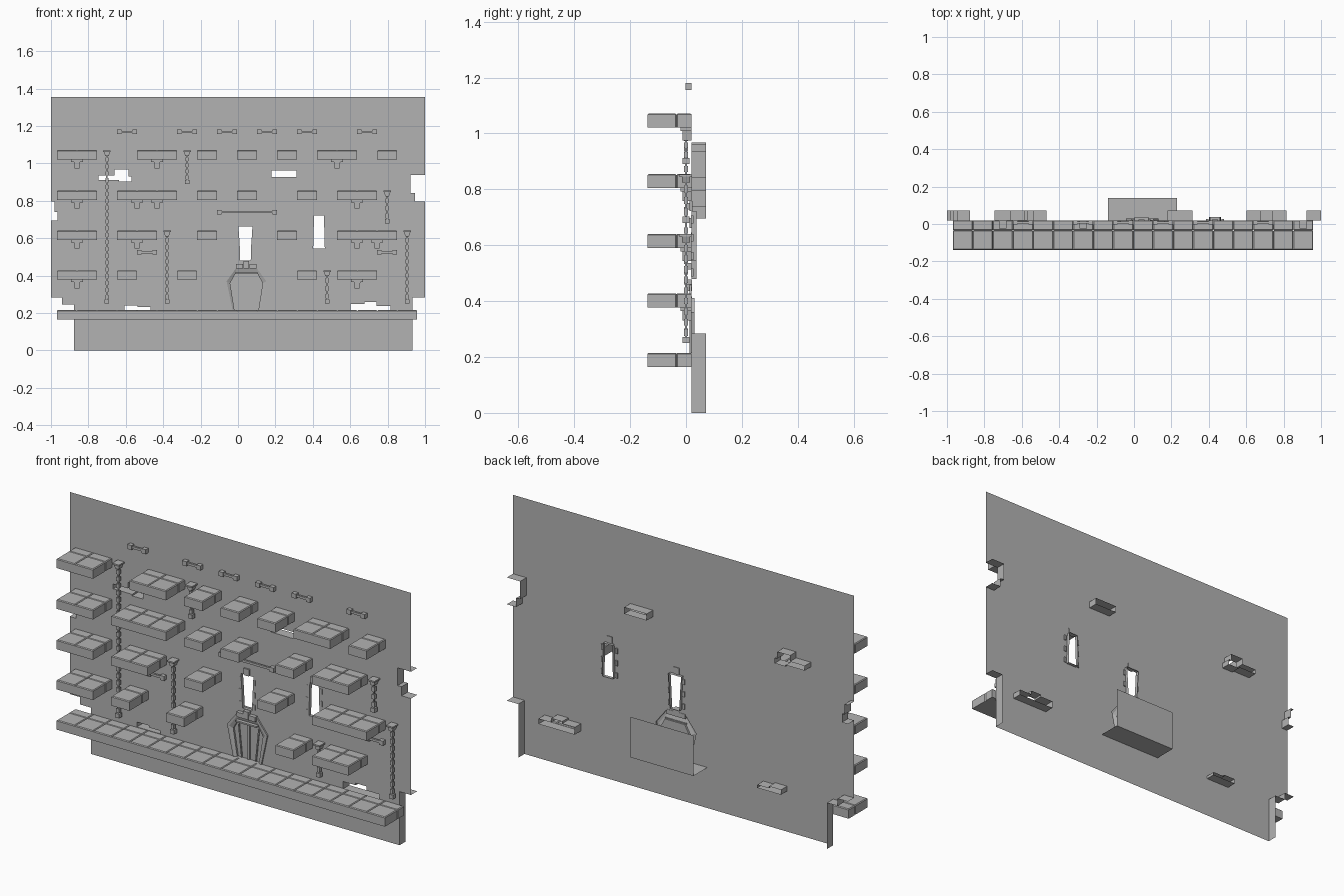
import bpy, bmesh
from mathutils import Matrix

if "Cube" in bpy.data.objects:
    bpy.data.objects.remove(bpy.data.objects["Cube"])

WALL, BACK = 0.02, 0.072          # wall plane and depth of the recess sides
UNIT, X0 = 0.107, -0.968          # masonry grid: block width and left end
LEVELS = [0.215, 0.428, 0.641, 0.855, 1.071]
STONE = bpy.data.materials.new("dark_stone")
STONE.diffuse_color = (.45, .45, .45, 1)
STONE.use_nodes = True
STONE.node_tree.nodes["Principled BSDF"].inputs["Base Color"].default_value = STONE.diffuse_color


def finish(bm, name, recalc=True):
    if recalc:
        bmesh.ops.recalc_face_normals(bm, faces=bm.faces)
    me = bpy.data.meshes.new(name)
    bm.to_mesh(me)
    bm.free()
    me.materials.append(STONE)
    ob = bpy.data.objects.new(name, me)
    bpy.context.collection.objects.link(ob)
    return ob


def box(bm, x0, x1, y0, y1, z0, z1, taper=1.0):
    """Box whose bottom is scaled in x by taper; returns its vertices."""
    m = Matrix.LocRotScale(((x0 + x1) / 2, (y0 + y1) / 2, (z0 + z1) / 2), None,
                           (x1 - x0, y1 - y0, z1 - z0))
    vs = bmesh.ops.create_cube(bm, size=1, matrix=m)['verts']
    for v in vs:
        if v.co.z < (z0 + z1) / 2:
            v.co.x = (x0 + x1) / 2 + (v.co.x - (x0 + x1) / 2) * taper
    return vs


def strip(bm, pts_a, ya, pts_b, yb, closed=True):
    """Band of quads joining two outlines at two depths."""
    a = [bm.verts.new((x, ya, z)) for x, z in pts_a]
    b = [bm.verts.new((x, yb, z)) for x, z in pts_b]
    n = len(a)
    for i in range(n if closed else n - 1):
        j = (i + 1) % n
        bm.faces.new((a[i], a[j], b[j], b[i]))


def mirror(half, cx):
    """Symmetric outline from (offset, z) points, bottom to top."""
    return [(cx + x, z) for x, z in half] + [(cx - x, z) for x, z in reversed(half)]


# Outlines: edge breaks, ragged holes, windows, door
left_low = [(-1, .284), (-.94, .284), (-.94, .245), (-.877, .245), (-.877, 0)]
right_low = [(.933, 0), (.933, .284), (1, .284)]
right_gap = [(1, .795), (.945, .795), (.945, .843), (.922, .843), (.922, .937), (1, .937)]
left_gap = [(-1, .795), (-.98, .795), (-.98, .74), (-.965, .74), (-.965, .695), (-1, .695)]
outer = left_low + right_low + right_gap + [(1, 1.355), (-1, 1.355)] + left_gap
holes = [
    [(-.746, .91), (-.746, .935), (-.66, .935), (-.66, .967), (-.585, .967),
     (-.585, .93), (-.57, .93), (-.57, .902), (-.635, .902), (-.635, .91)],
    [(.18, .928), (.18, .963), (.312, .963), (.312, .928)],
    [(-.607, .215), (-.607, .241), (-.537, .241), (-.537, .231), (-.468, .231), (-.468, .215)],
    [(.602, .21), (.602, .249), (.676, .249), (.676, .26), (.74, .26), (.74, .238),
     (.815, .238), (.815, .21)]]
windows = [(.04, mirror([(.028, .48), (.031, .57), (.038, .662)], .04), .662),
           (.433, mirror([(.031, .545), (.029, .63), (.026, .722)], .433), .722)]
DX = .045
door_out = mirror([(.083, .215), (.118, .377), (.055, .457)], DX)
door_band = mirror([(.074, .215), (.106, .37), (.055, .44)], DX)
door_mid = mirror([(.064, .215), (.087, .36), (.058, .412)], DX)

# Ruined wall sheet with its holes
bm = bmesh.new()
edges = []
for loop in [outer] + holes + [w[1] for w in windows] + [door_out]:
    vs = [bm.verts.new((x, WALL, z)) for x, z in loop]
    edges += [bm.edges.new((vs[i], vs[(i + 1) % len(vs)])) for i in range(len(vs))]
bmesh.ops.triangle_fill(bm, use_beauty=True, use_dissolve=False, edges=edges,
                        normal=(0, -1, 0))
for f in bm.faces:
    f.normal_update()
    if f.normal.y > 0:
        f.normal_flip()
finish(bm, "wall_sheet", False)

# Broken masonry sides running back from the gaps
bm = bmesh.new()
for line in (left_low, right_low, right_gap, left_gap):
    strip(bm, line, WALL, line, BACK, False)
for h in holes:
    strip(bm, h, WALL, h, BACK)
finish(bm, "gap_sides", False)

# Window linings with side stones and keystones
for n, (cx, pts, top) in enumerate(windows):
    bm = bmesh.new()
    strip(bm, pts, WALL, pts, .038)
    for s in (-1, 1):
        for z in (top - .03, top - .095, top - .16):
            x = cx + s * .042
            box(bm, x - .006, x + .006, WALL - .002, .026, z - .014, z + .014)
    box(bm, cx - .017, cx + .017, .012, .024, top, top + .036, .85)
    finish(bm, f"window_frame_{n + 1}")

# Door surround: outer band and a slope stepping down to the opening
bm = bmesh.new()
strip(bm, door_out, WALL, door_out, .012)
strip(bm, door_out, .012, door_band, .012)
strip(bm, door_band, .012, door_mid, .02)
strip(bm, door_mid, .02, door_mid, .03)
finish(bm, "door_surround", False)

# Two door leaves with a slanted rib and a meeting stile
for s, side in ((-1, "left"), (1, "right")):
    bm = bmesh.new()
    leaf = [(0, .215), (.064, .215), (.087, .36), (.058, .412), (0, .412)]
    bm.faces.new([bm.verts.new((DX + s * x, .03, z)) for x, z in leaf])
    rib = [(DX + s * x, z) for x, z in [(.038, .215), (.044, .215), (.062, .385), (.056, .39)]]
    bm.faces.new([bm.verts.new((x, .024, z)) for x, z in rib])
    strip(bm, rib, .024, rib, .03)
    box(bm, DX + s * .003 - .003, DX + s * .003 + .003, .024, .03, .215, .41)
    finish(bm, "door_leaf_" + side)

# Crown stones over the door
bm = bmesh.new()
for x0, x1, z0, z1 in ((-.055, -.017, .437, .462), (-.015, .015, .437, .478),
                       (.017, .055, .437, .462), (-.062, .062, .408, .416)):
    box(bm, DX + x0, DX + x1, 0, WALL + .002, z0, z1)
finish(bm, "door_crown")

# Passage back panel and floor behind the door
bm = bmesh.new()
v = [bm.verts.new(c) for c in ((-.14, WALL, .215), (.23, WALL, .215), (.23, .138, .215),
                               (-.14, .138, .215), (-.14, .138, .43), (.23, .138, .43))]
bm.faces.new(v[:4])
bm.faces.new((v[3], v[2], v[5], v[4]))
finish(bm, "door_passage", False)


def ledge(level, first, count, name):
    """Row of chamfered stones, each split in a front and a rear piece."""
    bm = bmesh.new()
    top, groove = LEVELS[level], -.034
    sharp = []
    for i in range(first, first + count):
        x = X0 + i * UNIT
        for y0, y1 in ((-.138, groove), (groove, WALL)):
            vs = box(bm, x, x + UNIT, y0, y1, top - .05, top)
            for e in {e for v in vs for e in v.link_edges}:
                a, b = (w.co for w in e.verts)
                high = min(a.z, b.z) > top - .01
                upright = abs(a.z - b.z) > .01 and abs(a.y - groove) < .001
                if high or upright:
                    sharp.append(e)
    bmesh.ops.bevel(bm, geom=sharp, offset=.004, segments=1, affect='EDGES')
    # brackets under the joints of the upper ledges
    for i in range(first + 1, first + count if level else 0):
        x, z = X0 + i * UNIT, top - .05
        box(bm, x - .032, x + .032, -.02, WALL, z - .013, z)
        box(bm, x - .017, x + .017, -.012, WALL, z - .047, z - .013, .8)
    finish(bm, name)


# Ledges as (first grid cell, number of stones) per level
runs = [[(0, 18)],
        [(0, 2), (3, 1), (6, 1), (12, 1), (14, 2)],
        [(0, 2), (3, 2), (7, 1), (11, 1), (14, 3)],
        [(0, 2), (3, 3), (7, 1), (9, 1), (12, 1), (14, 2)],
        [(0, 2), (4, 2), (7, 1), (9, 1), (11, 1), (13, 2), (16, 1)]]
for level, items in enumerate(runs):
    for k, (first, count) in enumerate(items):
        ledge(level, first, count, f"ledge_{level}_{k}")

# Hanging chains with a wedge-shaped cap and an end weight
for i, level, bottom in ((2, 4, .25), (6, 4, .89), (5, 2, .25), (16, 3, .68),
                         (13, 1, .25), (17, 2, .25)):
    bm = bmesh.new()
    x, z = X0 + (i + .5) * UNIT, LEVELS[level] - .001
    box(bm, x - .02, x + .02, -.025, WALL, z - .008, z)
    box(bm, x - .017, x + .017, -.015, .015, z - .03, z - .008, .55)
    n = max(2, round((z - .05 - bottom) / .037))
    step = (z - .05 - bottom) / n
    for k in range(n):
        t = z - .03 - k * step
        box(bm, x - .004, x + .004, -.004, .004, t - step, t)
        box(bm, x - .008, x + .008, -.008, .008, t - step * .85, t - step * .25)
    box(bm, x - .012, x + .012, -.012, .012, bottom, bottom + .022)
    finish(bm, f"chain_{i}")

# Horizontal bars with block ends
for k, (i, count, z) in enumerate([(c, 1, 1.168) for c in (3, 6, 8, 10, 12, 15)] +
                                  [(8, 3, .74), (4, 1, .525), (16, 1, .525)]):
    bm = bmesh.new()
    a, b = X0 + i * UNIT, X0 + (i + count) * UNIT
    box(bm, a + .01, b - .01, .003, .013, z - .006, z + .006)
    for s in (a, b - .024):
        box(bm, s, s + .024, -.002, WALL, z - .012, z + .012)
    finish(bm, f"wall_bar_{k + 1}")
